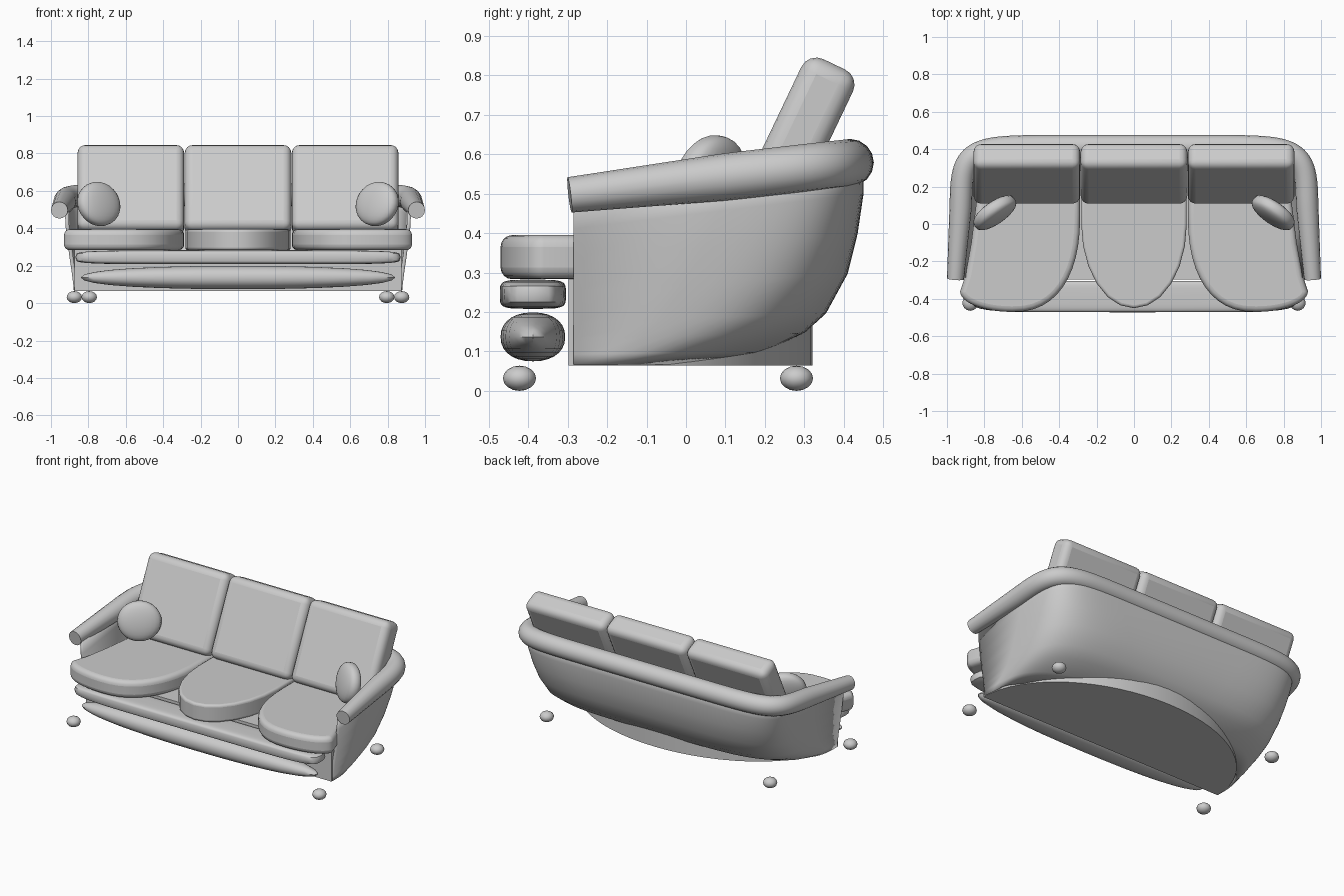
import bpy, bmesh, math
from mathutils import Matrix, Vector

cube = bpy.data.objects.get("Cube")
if cube:
    bpy.data.objects.remove(cube, do_unlink=True)

fabric = bpy.data.materials.new("grey fabric")
fabric.use_nodes = True
GREY = (0.6, 0.6, 0.6, 1)
fabric.diffuse_color = GREY
fabric.node_tree.nodes["Principled BSDF"].inputs["Base Color"].default_value = GREY


def spow(v, e):
    return math.copysign(abs(v) ** e, v)


def finish(name, bm, bevel=0, segments=4, angle=40):
    bmesh.ops.recalc_face_normals(bm, faces=bm.faces)
    mesh = bpy.data.meshes.new(name)
    bm.to_mesh(mesh)
    bm.free()
    ob = bpy.data.objects.new(name, mesh)
    bpy.context.collection.objects.link(ob)
    mesh.materials.append(fabric)
    if bevel:
        mod = ob.modifiers.new("round edges", 'BEVEL')
        mod.width, mod.segments = bevel, segments
        mod.limit_method, mod.angle_limit = 'ANGLE', math.radians(50)
    bpy.ops.object.select_all(action='DESELECT')
    ob.select_set(True)
    bpy.context.view_layer.objects.active = ob
    bpy.ops.object.shade_smooth_by_angle(angle=math.radians(angle))
    return ob


def prism(name, outline, z0, z1, bevel=0):
    bm = bmesh.new()
    face = bm.faces.new([bm.verts.new((x, y, z0)) for x, y in outline])
    top = bmesh.ops.extrude_face_region(bm, geom=[face])["geom"]
    bmesh.ops.translate(bm, vec=(0, 0, z1 - z0),
                        verts=[v for v in top if isinstance(v, bmesh.types.BMVert)])
    return finish(name, bm, bevel)


def blob(name, centre, radii, power=(1, 1, 1), turn=0, tilt=0, u=24, v=14):
    """Ellipsoid whose exponents make it boxier when below one."""
    bm = bmesh.new()
    bmesh.ops.create_uvsphere(bm, u_segments=u, v_segments=v, radius=1)
    for vert in bm.verts:
        vert.co = [spow(c, p) * r for c, p, r in zip(vert.co, power, radii)]
    bm.transform(Matrix.Translation(centre) @ Matrix.Rotation(turn, 4, 'Z')
                 @ Matrix.Rotation(tilt, 4, 'X'))
    return finish(name, bm)


def u_path(half, back, n, count=48, front=-0.285):
    """Plan curve round the sofa from one front end to the other."""
    return [(half * spow(math.cos(t), 2 / n),
             front + (back - front) * abs(math.sin(t)) ** (2 / n))
            for t in (math.pi * i / count for i in range(count + 1))]


def skin(bm, rows, closed=False):
    for a, b in zip(rows, rows[1:]):
        for i in range(len(a) if closed else len(a) - 1):
            j = (i + 1) % len(a)
            bm.faces.new((a[i], a[j], b[j], b[i]))


# Bowl-shaped shell: height, half width, back reach, squareness of the corners
bm = bmesh.new()
rows = []
for z, half, back, n in [(.067, .878, .08, 3.2), (.1, .88, .2, 3.8), (.15, .885, .3, 4.5),
                         (.2, .89, .355, 5.2), (.3, .902, .41, 6), (.4, .912, .435, 7),
                         (.5, .922, .45, 8), (.59, .925, .45, 9)]:
    rows.append([bm.verts.new((x, y, z + .14 * (y - .45) * (z - .067) / .5))
                 for x, y in u_path(half, back, n)])
skin(bm, rows)
shell = finish("shell", bm)
wall = shell.modifiers.new("wall", 'SOLIDIFY')
wall.thickness, wall.offset = .02, -1

# Curved base under the seat
prism("base", u_path(.875, .32, 2, 32, -.298), .065, .285)

# Padded roll along the arms and back, thinner and splayed towards the front
bm = bmesh.new()
path = [Vector((x * (1 - .03 * min(1, (y + .295) / .4)), y, .498 + .115 * (y + .285)))
        for x, y in u_path(.955, .416, 9, front=-.295)]
rings = []
for i, p in enumerate(path):
    along = (path[min(i + 1, len(path) - 1)] - path[max(i - 1, 0)]).normalized()
    side = along.cross(Vector((0, 0, 1))).normalized()
    up = side.cross(along)
    r = .045 + .015 * min(1, (p.y + .295) / .4)
    rings.append([bm.verts.new(p + r * (side * math.cos(a) + up * math.sin(a)))
                  for a in (math.tau * k / 16 for k in range(16))])
skin(bm, rings, closed=True)
bm.faces.new(rings[0])
bm.faces.new(rings[-1])
finish("arm_and_back_roll", bm)

# Seat cushions with rounded fronts
QUARTER = [math.pi / 2 * i / 12 for i in range(13)]
middle = [(.282 * math.cos(2 * t), -.45 * math.sin(2 * t)) for t in QUARTER]
prism("middle_seat_cushion", middle + [(-.282, .22), (.282, .22)], .283, .395, .015)
for side, word in ((1, "left"), (-1, "right")):
    outline = [(.65 - .362 * spow(math.cos(t), .85), .05 - .52 * spow(math.sin(t), .85))
               for t in QUARTER]
    outline += [(.65 + .28 * math.sin(t), -.36 - .11 * math.cos(t)) for t in QUARTER[1:]]
    outline += [(.9, -.27), (.87, -.1), (.83, .22), (.288, .22)]
    prism(word + "_seat_cushion", [(side * x, y) for x, y in outline], .283, .395, .03)

# Leaning back cushions
for x, word in ((-.573, "right"), (0, "middle"), (.573, "left")):
    bm = bmesh.new()
    bmesh.ops.create_cube(bm, size=1)
    bmesh.ops.scale(bm, vec=(.57, .145, .5), verts=bm.verts)
    bm.transform(Matrix.Translation((x, .268, .602)) @ Matrix.Rotation(math.radians(-25.5), 4, 'X'))
    finish(word + "_back_cushion", bm, .042)

# Padded front rail and the bolster below it
blob("front_rail", (0, -.388, .245), (.87, .084, .037), (.3, .45, .4), u=32)
blob("front_bolster", (0, -.388, .137), (.84, .082, .062), (.85, .9, .9), u=32)

# Round throw pillows and feet, in mirrored pairs
for side, word in ((1, "left"), (-1, "right")):
    blob(word + "_throw_pillow", (side * .744, .06, .53), (.13, .052, .12), (1, .7, 1),
         turn=-side * math.radians(35), tilt=math.radians(-14))
    for end, x, y in (("front", .875, -.422), ("back", .795, .28)):
        blob(f"{end}_{word}_foot", (side * x, y, .032), (.042, .042, .032), u=14, v=8)
